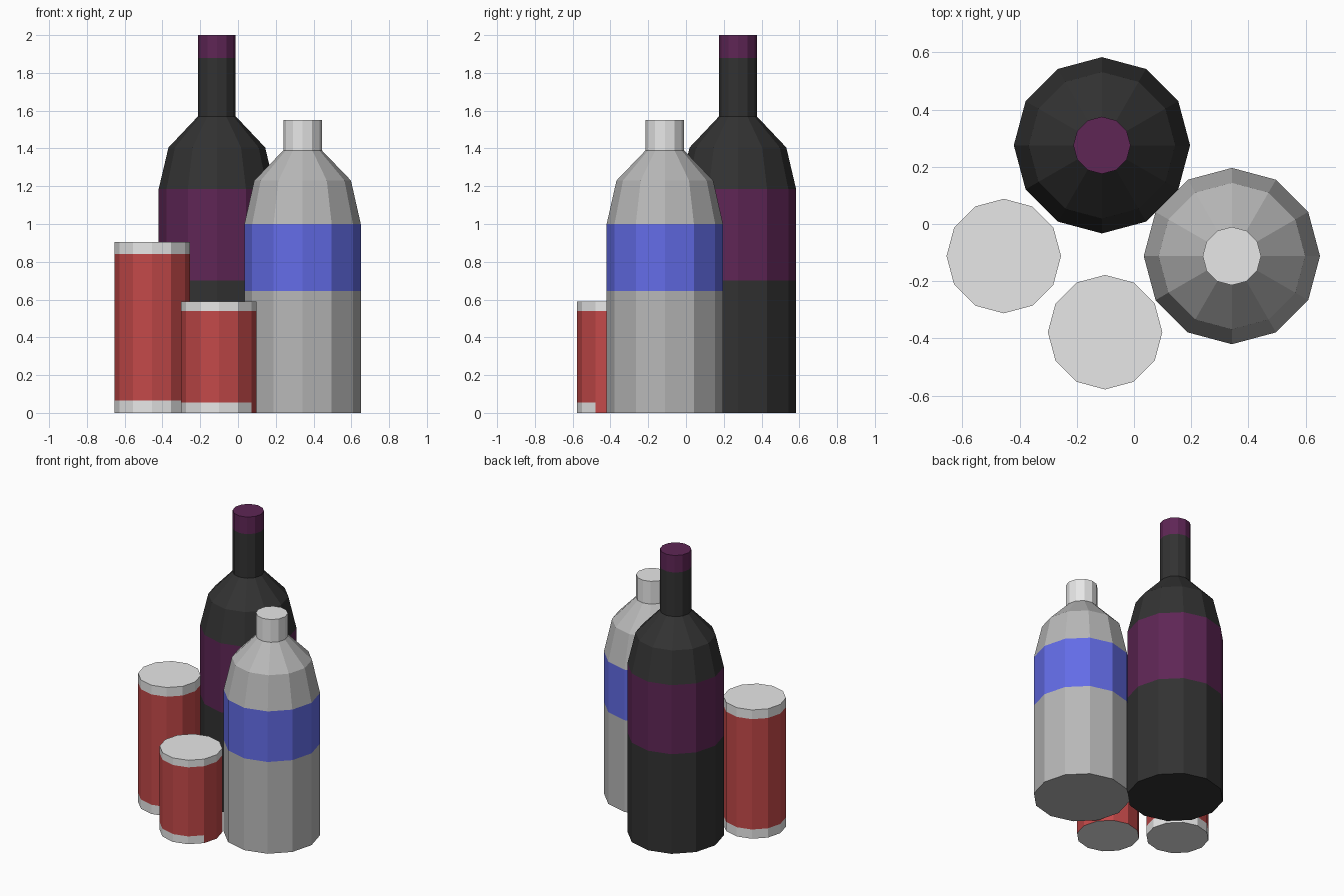
import bpy, bmesh, math

if "Cube" in bpy.data.objects:
    bpy.data.objects.remove(bpy.data.objects["Cube"])

SIDES = 12


def material(name, rgb):
    m = bpy.data.materials.new(name)
    m.diffuse_color = (*rgb, 1.0)
    m.use_nodes = True
    m.node_tree.nodes["Principled BSDF"].inputs["Base Color"].default_value = m.diffuse_color
    return m


DARK = material("dark_glass", (0.032, 0.032, 0.032))
PURPLE = material("purple_label", (0.112, 0.019, 0.091))
GREY = material("grey_plastic", (0.48, 0.48, 0.48))
BLUE = material("blue_label", (0.125, 0.15, 0.80))
LIGHT = material("light_metal", (0.80, 0.80, 0.80))
RED = material("red_paint", (0.54, 0.065, 0.065))


def lathe(name, centre, profile, bands, materials):
    """Revolve (radius, z) rings; bands gives the material of each ring gap."""
    bm = bmesh.new()
    rings = []
    for r, z in profile:
        rings.append([bm.verts.new((r * math.cos(a), r * math.sin(a), z))
                      for a in (2 * math.pi * i / SIDES for i in range(SIDES))])
    for band, low, high in zip(bands, rings, rings[1:]):
        for i in range(SIDES):
            j = (i + 1) % SIDES
            bm.faces.new((low[i], low[j], high[j], high[i])).material_index = band
    bm.faces.new(rings[0][::-1]).material_index = bands[0]
    bm.faces.new(rings[-1]).material_index = bands[-1]
    mesh = bpy.data.meshes.new(name)
    bm.to_mesh(mesh)
    bm.free()
    for m in materials:
        mesh.materials.append(m)
    obj = bpy.data.objects.new(name, mesh)
    obj.location = (*centre, 0)
    bpy.context.collection.objects.link(obj)
    return obj


# Tall dark bottle with label and foil top
lathe("dark_bottle", (-0.112, 0.275),
      [(0.308, 0), (0.308, 0.70), (0.308, 1.185), (0.256, 1.405),
       (0.10, 1.57), (0.10, 1.88), (0.10, 2.0)],
      [0, 1, 0, 0, 0, 1], [DARK, PURPLE])

# Grey bottle with blue label and light cap
lathe("grey_bottle", (0.342, -0.112),
      [(0.308, 0), (0.308, 0.645), (0.308, 1.0), (0.256, 1.23),
       (0.102, 1.39), (0.102, 1.55)],
      [0, 1, 0, 0, 2], [GREY, BLUE, LIGHT])


# Cans with light rims
def can(name, centre, z_low, z_high, top):
    return lathe(name, centre,
                 [(0.2, 0), (0.2, z_low), (0.2, z_high), (0.2, top)],
                 [0, 1, 0], [LIGHT, RED])


can("tall_can", (-0.455, -0.112), 0.065, 0.84, 0.905)
short_can = can("short_can", (-0.101, -0.378), 0.055, 0.54, 0.59)

# The short can's paint runs down over the lower rim on its back half
for face in short_can.data.polygons:
    c = face.center
    angle = math.degrees(math.atan2(c.y, c.x))
    if abs(face.normal.z) < 0.5 and c.z < 0.05 and -30 < angle < 150:
        face.material_index = 1
